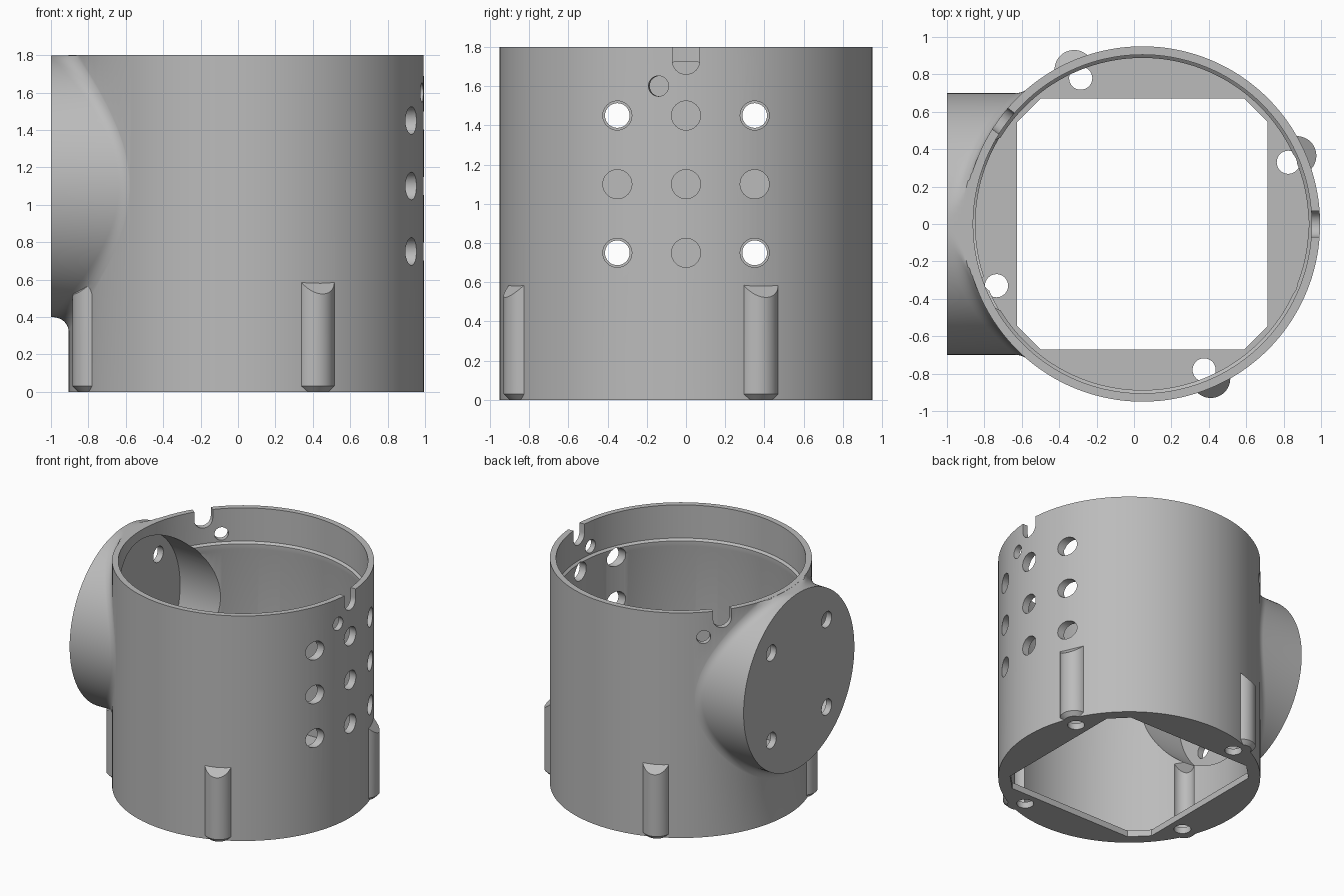
import bpy, bmesh
from math import sin, cos, tan, atan2, sqrt, pi, tau, radians
from mathutils import Matrix, Vector

cube = bpy.data.objects.get("Cube")
if cube:
    bpy.data.objects.remove(cube, do_unlink=True)

CX, R, TOP = 0.045, 0.95, 1.8        # housing axis, radius, height
PORT_R, PORT_Z, FILLET = 0.7, 1.1, 0.1
CENTRE = Matrix.Translation((CX, 0, 0))

grey = bpy.data.materials.new("plain_grey")
grey.use_nodes = True
grey.diffuse_color = (0.5, 0.5, 0.5, 1)
grey.node_tree.nodes["Principled BSDF"].inputs["Base Color"].default_value = (0.5, 0.5, 0.5, 1)


def loft(name, rings, matrix=CENTRE):
    """Closed solid through a list of equal-length rings."""
    bm = bmesh.new()
    loops = [[bm.verts.new(matrix @ Vector(p)) for p in ring] for ring in rings]
    n = len(loops[0])
    for a, b in zip(loops, loops[1:]):
        for i in range(n):
            j = (i + 1) % n
            bm.faces.new((a[i], a[j], b[j], b[i]))
    bm.faces.new(loops[0])
    bm.faces.new(loops[-1])
    bmesh.ops.recalc_face_normals(bm, faces=bm.faces)
    mesh = bpy.data.meshes.new(name)
    bm.to_mesh(mesh)
    bm.free()
    mesh.materials.append(grey)
    ob = bpy.data.objects.new(name, mesh)
    bpy.context.collection.objects.link(ob)
    return ob


def circle(r, z, n, x=0, y=0):
    return [(x + r * cos(tau * i / n), y + r * sin(tau * i / n), z) for i in range(n)]


def turned(name, profile, n=144, x=0, y=0, matrix=CENTRE):
    return loft(name, [circle(r, z, n, x, y) for r, z in profile], matrix)


def rod_x(name, r, x0, x1, y, z, n=32, turn=0):
    """Round bar along x in housing space, turned about the housing axis."""
    m = CENTRE @ Matrix.Rotation(turn, 4, 'Z') @ Matrix.Translation((0, y, z)) @ Matrix.Rotation(pi / 2, 4, 'Y')
    return turned(name, [(r, x0), (r, x1)], n, matrix=m)


def combine(target, tool, operation):
    mod = target.modifiers.new(operation.title(), 'BOOLEAN')
    mod.operation, mod.solver, mod.object = operation, 'EXACT', tool
    bpy.context.view_layer.objects.active = target
    bpy.ops.object.modifier_apply(modifier=mod.name)
    bpy.data.objects.remove(tool, do_unlink=True)


def slanted_post(name, r, x, y, base, height, chamfer, turn):
    """Upright bar whose top slopes down away from the housing axis."""
    out = Vector((x, y, 0)).normalized()
    rings = [circle(r, base + chamfer, 48, x, y),
             [(px, py, height + R - out.dot((px, py, 0))) for px, py, _ in circle(r, 0, 48, x, y)]]
    if chamfer:
        rings.insert(0, circle(r - chamfer, base, 48, x, y))
    return loft(name, rings, CENTRE @ Matrix.Rotation(turn, 4, 'Z'))


def port_ring(step, n=128):
    """Ring of the side port; step 0..1 sweeps the fillet onto the housing."""
    pts = []
    for i in range(n):
        t = tau * (i + 0.5) / n
        c, s = cos(t), sin(t)

        def wall(rho):
            return -sqrt(R * R - (rho * c) ** 2)

        slope = PORT_R * c * c / -wall(PORT_R)
        phi = atan2(1, slope)
        back = FILLET * tan(phi / 2)
        rho_end = PORT_R + back * sin(phi)
        a, b, d = (1 - step) ** 2, 2 * step * (1 - step), step ** 2
        rho = (a + b) * PORT_R + d * rho_end
        x = a * (wall(PORT_R) - back) + b * wall(PORT_R) + d * (wall(rho_end) + 0.003)
        pts.append((max(x, -0.998 - CX), rho * c, min(PORT_Z + rho * s, TOP - 0.001)))
    return pts


# Outer body with the blended side port
housing = turned("housing", [(R, 0), (R, TOP)])
rings = [port_ring(k / 8) for k in range(9)]
rings.insert(0, [(-1 - CX, y, z) for _, y, z in rings[0]])
rings.append([(-0.35, y, z) for _, y, z in rings[-1]])
combine(housing, loft("side_port", rings), 'UNION')

# Four screw posts around the foot
for k in range(4):
    combine(housing, slanted_post("screw_post", 0.105, 0.825, 0.365, 0, 0.58, 0.03, k * pi / 2), 'UNION')

# Hollow interior with a small snap ledge near the top
combine(housing, turned("cavity", [(0.893, 0.05), (0.893, 1.46), (0.888, 1.48), (0.888, 1.52),
                                   (0.905, 1.535), (0.905, 1.95)]), 'DIFFERENCE')
combine(housing, rod_x("port_bore", 0.625, -0.95 - CX, -0.3, 0, PORT_Z, 112), 'DIFFERENCE')

# Square floor opening with clipped corners
h, c = 0.67, 0.545
corner = [(h, -c), (h, c), (c, h), (-c, h), (-h, c), (-h, -c), (-c, -h), (c, -h)]
combine(housing, loft("floor_opening", [[(x, y, z) for x, y in corner] for z in (-0.1, 0.2)]), 'DIFFERENCE')

# Screw holes and the pockets behind the posts
for k in range(4):
    turn = k * pi / 2
    m = CENTRE @ Matrix.Rotation(turn, 4, 'Z')
    combine(housing, turned("screw_hole", [(0.062, -0.1), (0.062, 0.3)], 32, 0.78, 0.33, m), 'DIFFERENCE')
    combine(housing, slanted_post("screw_pocket", 0.08, 0.8, 0.345, 0.05, 0.53, 0, turn), 'DIFFERENCE')

# Grid of vents on the right, matching bolt holes in the port face
for y in (-0.35, 0, 0.35):
    for z in (0.75, 1.1, 1.45):
        combine(housing, rod_x("vent", 0.074, 0.6, 1.2, y, z), 'DIFFERENCE')
        if y and z != PORT_Z:
            combine(housing, rod_x("bolt_hole", 0.063, -1.2, -0.8, y, z), 'DIFFERENCE')

# Rim notches, each with a small pin hole beside it
for angle in (0, radians(143.5)):
    slot = [(0.07 * cos(a), 1.73 + 0.07 * sin(a)) for a in (pi + pi * i / 16 for i in range(17))]
    slot += [(0.07, 1.95), (-0.07, 1.95)]
    m = CENTRE @ Matrix.Rotation(angle, 4, 'Z')
    combine(housing, loft("rim_notch", [[(x, y, z) for y, z in slot] for x in (0.8, 1.1)], m), 'DIFFERENCE')
    combine(housing, rod_x("pin_hole", 0.052, 0.8, 1.1, 0, 1.6, turn=angle - radians(8.5)), 'DIFFERENCE')

# Smooth shading with crisp edges
bpy.ops.object.select_all(action='DESELECT')
housing.select_set(True)
bpy.context.view_layer.objects.active = housing
bpy.ops.object.shade_smooth_by_angle(angle=radians(25))
